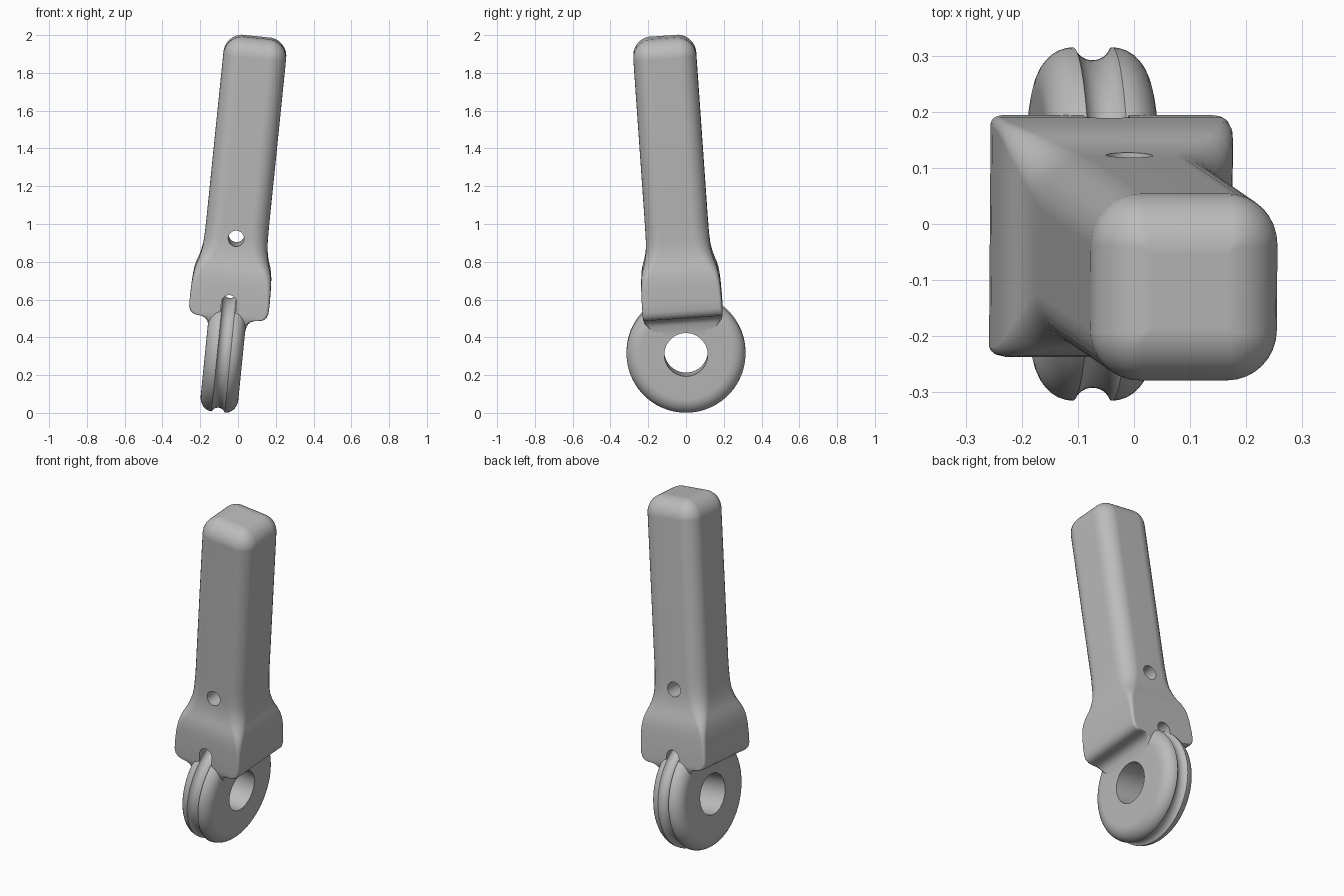
import bpy, bmesh, math
from mathutils import Vector, Matrix

if "Cube" in bpy.data.objects:
    bpy.data.objects.remove(bpy.data.objects["Cube"])

grey = bpy.data.materials.new("plain_grey")
grey.diffuse_color = (0.5, 0.5, 0.5, 1)
grey.use_nodes = True
grey.node_tree.nodes["Principled BSDF"].inputs["Base Color"].default_value = grey.diffuse_color


def loft(name, rings, matrix, closed=False):
    """Skin equal-length rings of points; cap the ends unless closed."""
    bm = bmesh.new()
    vs = [[bm.verts.new(p) for p in ring] for ring in rings]
    n, m = len(vs), len(vs[0])
    for i in range(n if closed else n - 1):
        a, b = vs[i], vs[(i + 1) % n]
        for j in range(m):
            k = (j + 1) % m
            bm.faces.new((a[j], a[k], b[k], b[j]))
    if not closed:
        bm.faces.new(vs[0][::-1])
        bm.faces.new(vs[-1])
    bmesh.ops.recalc_face_normals(bm, faces=bm.faces)
    bm.transform(matrix)
    me = bpy.data.meshes.new(name)
    bm.to_mesh(me)
    bm.free()
    me.materials.append(grey)
    ob = bpy.data.objects.new(name, me)
    bpy.context.collection.objects.link(ob)
    return ob


def rounded_ring(t, hx, hy, r, seg=8):
    pts = []
    for c, (sx, sy) in enumerate(((1, 1), (-1, 1), (-1, -1), (1, -1))):
        for i in range(seg + 1):
            a = math.pi / 2 * (c + i / seg)
            pts.append((sx * (hx - r) + r * math.cos(a),
                        sy * (hy - r) + r * math.sin(a), t))
    return pts


def combine(target, tool, operation):
    mod = target.modifiers.new("join", 'BOOLEAN')
    mod.operation = operation
    mod.solver = 'EXACT'
    mod.object = tool
    bpy.context.view_layer.objects.active = target
    bpy.ops.object.modifier_apply(modifier=mod.name)
    bpy.data.objects.remove(tool)


def frame(origin, up):
    z = Vector(up).normalized()
    x = Vector((1, 0, -up[0])).normalized()
    y = z.cross(x).normalized()
    x = y.cross(z)
    rot = Matrix((x, y, z)).transposed().to_4x4()
    return Matrix.Translation(origin) @ rot


body_frame = frame((-0.043, -0.022, 0.6), (0.102, -0.07, 1))
disc_frame = frame((-0.074, 0, 0.318), (0.1, 0, 1))

# Leaning body: neck, flared shoulder, straight shaft, rounded top
rings = [rounded_ring(*r) for r in (
    (-0.155, 0.097, 0.165, 0.01), (-0.125, 0.102, 0.19, 0.012),
    (-0.108, 0.109, 0.203, 0.015), (-0.095, 0.122, 0.207, 0.015),
    (-0.087, 0.142, 0.209, 0.015), (-0.083, 0.172, 0.210, 0.015),
    (-0.077, 0.190, 0.211, 0.015), (-0.063, 0.204, 0.212, 0.015),
    (-0.040, 0.211, 0.212, 0.015))]
for t, h, r in ((0, .212, .015), (.08, .210, .02), (.12, .207, .026), (.15, .203, .034),
                (.18, .196, .045), (.21, .186, .057), (.24, .178, .067),
                (.28, .171, .077), (.33, .168, .084), (.42, .167, .09)):
    rings.append(rounded_ring(t, h, h, r))
TOP, R = 1.400, 0.1
for i in range(11):
    a = math.pi / 2 * i / 10
    inset = R * (1 - math.cos(a))
    h = 0.167 - inset
    rings.append(rounded_ring(TOP - R + R * math.sin(a), h, h, max(0.09 - inset, 0.004)))
body = loft("finger_body", rings, body_frame)


# Cross pin hole through the shaft
def circle_y(y, r, z0, n=32):
    return [(r * math.cos(2 * math.pi * i / n), y, z0 + r * math.sin(2 * math.pi * i / n))
            for i in range(n)]


combine(body, loft("pin_cutter", [circle_y(-0.4, 0.042, 0.337), circle_y(0.4, 0.042, 0.337)],
                   body_frame), 'DIFFERENCE')

# Round-topped cord slot through the shoulder
w = 0.04
arch = [(w * math.cos(math.pi * i / 16), 0.267 + w * math.sin(math.pi * i / 16))
        for i in range(17)] + [(-w, 0.05), (w, 0.05)]
combine(body, loft("slot_cutter", [[(x, y, z) for x, z in arch] for y in (-0.4, 0.4)],
                   disc_frame), 'DIFFERENCE')

# Grooved pivot disc with axle hole
half = [(-0.1, 0.115), (-0.1, 0.18)]
for i in range(9):
    a = math.pi / 2 * i / 8
    half.append((-0.035 - 0.065 * math.cos(a), 0.24 + 0.075 * math.sin(a)))
a0 = math.asin(0.035 / 0.038)
for i in range(1, 6):
    a = a0 * (1 - i / 6)
    half.append((-0.038 * math.sin(a), 0.330 - 0.038 * math.cos(a)))
profile = half + [(0, 0.292)] + [(-x, r) for x, r in reversed(half)]
N = 96
spin = []
for i in range(N):
    a = 2 * math.pi * i / N
    spin.append([(x, r * math.cos(a), r * math.sin(a)) for x, r in profile])
combine(body, loft("pivot_disc", spin, disc_frame, closed=True), 'UNION')

# Smooth shading with crisp cut edges
bpy.ops.object.select_all(action='DESELECT')
body.select_set(True)
bpy.context.view_layer.objects.active = body
bpy.ops.object.shade_smooth_by_angle(angle=math.radians(35))
wn = body.modifiers.new("flat_face_normals", 'WEIGHTED_NORMAL')
wn.keep_sharp = True
